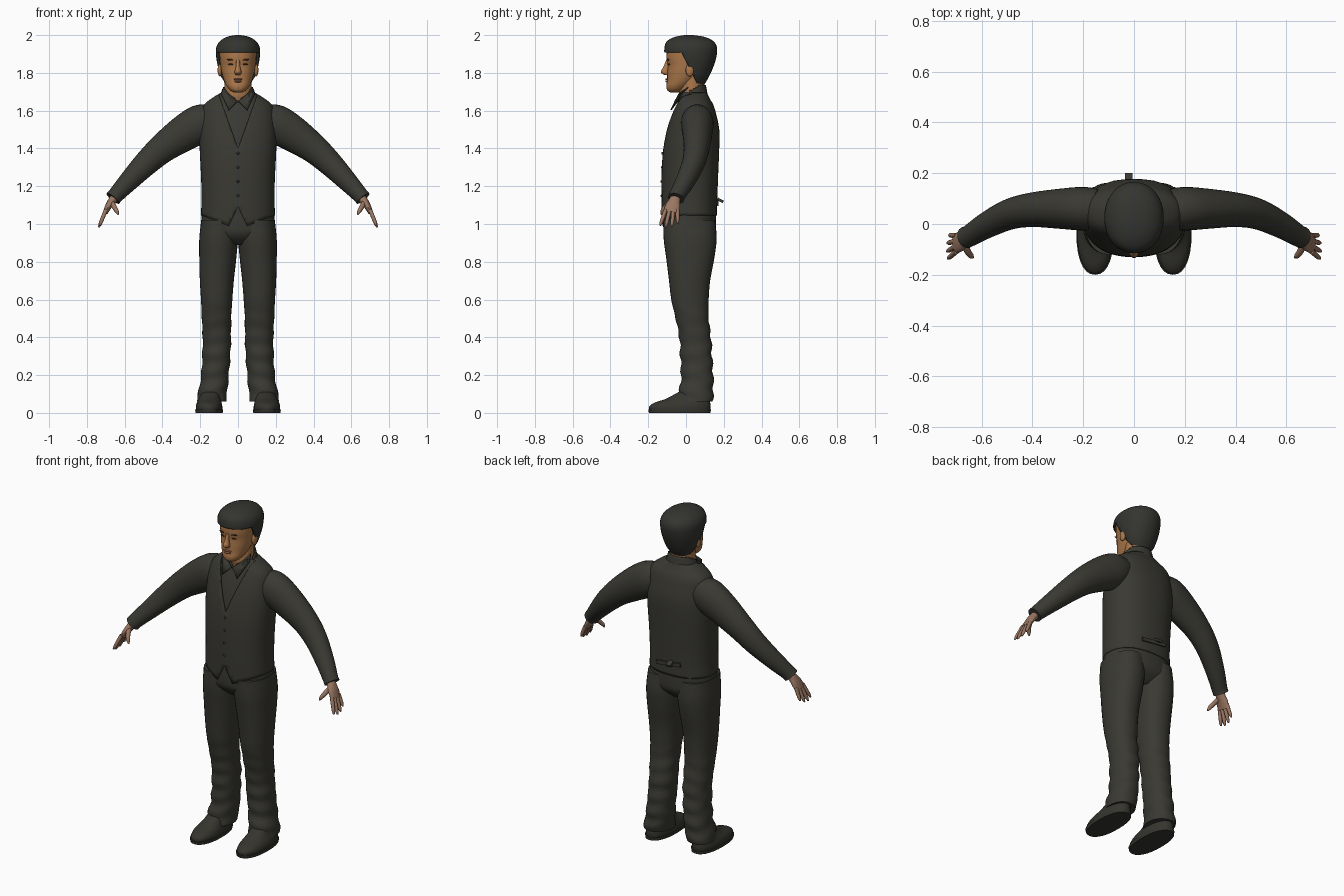
import bpy, bmesh, math
from mathutils import Vector, Matrix

if "Cube" in bpy.data.objects:
    bpy.data.objects.remove(bpy.data.objects["Cube"], do_unlink=True)


def material(name, rgb):
    m = bpy.data.materials.new(name)
    m.use_nodes = True
    m.diffuse_color = (*rgb, 1)
    bsdf = m.node_tree.nodes["Principled BSDF"]
    bsdf.inputs["Base Color"].default_value = (*rgb, 1)
    bsdf.inputs["Roughness"].default_value = 0.8
    return m


CLOTH = material("charcoal cloth", (0.042, 0.041, 0.033))
HAIR = material("dark hair", (0.034, 0.035, 0.03))
SHOE = material("dark shoe", (0.036, 0.035, 0.028))
FACE = material("tan face", (0.42, 0.19, 0.07))
HAND = material("hand skin", (0.32, 0.18, 0.12))
LIP = material("lip", (0.3, 0.12, 0.055))
DARK = material("eye and brow", (0.05, 0.03, 0.02))


def finish(bm, name, mat, mirror=False, thick=0, angle=50):
    bmesh.ops.recalc_face_normals(bm, faces=bm.faces)
    me = bpy.data.meshes.new(name)
    bm.to_mesh(me)
    bm.free()
    me.materials.append(mat)
    me.shade_smooth()
    me.set_sharp_from_angle(angle=math.radians(angle))
    ob = bpy.data.objects.new(name, me)
    bpy.context.collection.objects.link(ob)
    if thick:
        s = ob.modifiers.new("thickness", "SOLIDIFY")
        s.thickness, s.offset = thick, -1
    if mirror:
        ob.modifiers.new("mirror", "MIRROR")
    return ob


def ring(z, rx, front, back, cx=0):
    """Horizontal section given by its half width and its front and back."""
    return (cx, (front + back) / 2, z, rx, (back - front) / 2)


def spline(keys, steps):
    """Smooth curve through all the section values."""
    k = [Vector(v) for v in keys]
    k = [2 * k[0] - k[1]] + k + [2 * k[-1] - k[-2]]
    out = []
    for a, b, c, d in zip(k, k[1:], k[2:], k[3:]):
        for i in range(steps):
            t = i / steps
            out.append(b + (c - a) * t / 2 + (2 * a - 5 * b + 4 * c - d) * t * t / 2
                       + (3 * b - a - 3 * c + d) * t ** 3 / 2)
    return out + [k[-2]]


def loft(keys, n=28, steps=4, power=2.0, cap=True, upright=True):
    """Skin of superelliptic sections, level or square to their path."""
    bm = bmesh.new()
    secs = spline(keys, steps)
    pts = [Vector(s[:3]) for s in secs]
    loops = []
    for i, s in enumerate(secs):
        t = Vector((0, 0, 1))
        if not upright:
            t = (pts[min(i + 1, len(pts) - 1)] - pts[max(i - 1, 0)]).normalized()
        u = Vector((0, 1, 0))
        u = (u - t * u.dot(t)).normalized()
        v = t.cross(u)
        loop = []
        for j in range(n):
            c, w = math.cos(math.tau * j / n), math.sin(math.tau * j / n)
            c = math.copysign(abs(c) ** (2 / power), c)
            w = math.copysign(abs(w) ** (2 / power), w)
            loop.append(bm.verts.new(pts[i] + v * c * s[3] + u * w * s[4]))
        loops.append(loop)
    for p, q in zip(loops, loops[1:]):
        for j in range(n):
            bm.faces.new((p[j], p[(j + 1) % n], q[(j + 1) % n], q[j]))
    if cap:
        bm.faces.new(loops[0])
        bm.faces.new(loops[-1])
    return bm


def cut(bm, planes, inside):
    """Slice along planes, then remove the faces inside the region."""
    for co, no in planes:
        bmesh.ops.bisect_plane(bm, geom=bm.verts[:] + bm.edges[:] + bm.faces[:],
                               plane_co=co, plane_no=no, dist=1e-5)
    bad = [f for f in bm.faces if inside(f.calc_center_median())]
    bmesh.ops.delete(bm, geom=bad, context="FACES")


def vee(bm, tip, slope, down=False):
    """Cut a V in the front, opening upward or downward."""
    sign = -1 if down else 1
    planes = [((0, 0, tip), (s, 0, -slope * sign)) for s in (1, -1)]
    cut(bm, planes, lambda c: c.y < 0.03 and abs(c.x) < (c.z - tip) * slope * sign)


def blob(name, loc, size, mat, mirror=False, turn=0):
    bm = bmesh.new()
    m = Matrix.Translation(loc) @ Matrix.Rotation(turn, 4, "Y") @ Matrix.Diagonal((*size, 1))
    bmesh.ops.create_uvsphere(bm, u_segments=16, v_segments=10, radius=1, matrix=m)
    return finish(bm, name, mat, mirror)


def box(name, loc, size, mat, turn=0, axis="Y"):
    bm = bmesh.new()
    m = Matrix.Translation(loc) @ Matrix.Rotation(turn, 4, axis) @ Matrix.Diagonal((*size, 1))
    bmesh.ops.create_cube(bm, size=1, matrix=m)
    return finish(bm, name, mat)


# Waistcoat with pointed front hem and V neck
torso = [(1.0, .196, -.128, .165), (1.1, .194, -.13, .165), (1.2, .194, -.13, .168),
         (1.3, .198, -.128, .172), (1.4, .203, -.12, .176), (1.5, .203, -.102, .176),
         (1.58, .195, -.078, .16), (1.63, .18, -.058, .145), (1.665, .14, -.045, .125),
         (1.695, .09, -.035, .11)]
bm = loft([ring(*r) for r in torso], n=48, power=2.3, cap=False)
for v in bm.verts:
    if v.co.z < 1.12:
        hem = 0.97 + 0.4 * abs(v.co.x) if v.co.y < 0 else 1.045
        v.co.z = hem + (v.co.z - 1.0) * (1.12 - hem) / 0.12
vee(bm, 1.4, 0.36)
vee(bm, 1.09, 0.5, down=True)
finish(bm, "waistcoat", CLOTH, thick=0.007)

# Shirt front under the waistcoat
bm = loft([ring(z, w - .009, f + .009, b - .009) for z, w, f, b in torso[3:]],
          n=40, power=2.3, cap=False)
vee(bm, 1.645, 0.8)
finish(bm, "shirt", CLOTH)

# Collar band and folded collar points
bm = loft([ring(1.665, .1, -.045, .118), ring(1.7, .088, -.04, .112),
           ring(1.735, .078, -.03, .105)], cap=False)
cut(bm, [((0, -.045, 1.655), (0, -.6, 1))], lambda c: c.z > 1.7 + (c.y - .02) * .6)
vee(bm, 1.64, 0.8)
finish(bm, "collar_band", CLOTH, thick=0.006)
bm = bmesh.new()
flap = [(.003, -.06, 1.652), (.05, -.082, 1.605), (.09, -.025, 1.69), (.076, .01, 1.725), (.05, -.04, 1.69)]
bm.faces.new([bm.verts.new(p) for p in flap])
finish(bm, "collar_points", CLOTH, mirror=True, thick=0.006)

# Waistcoat buttons and back strap
for i in range(4):
    blob(f"button_{i + 1}", (0, -.125 - .002 * min(i, 2), 1.375 - .075 * i), (.007, .006, .007), SHOE)
box("back_strap", (0, .167, 1.115), (.16, .008, .022), CLOTH, 0.12)
box("strap_tail", (-.02, .182, 1.125), (.03, .035, .014), CLOTH, -0.5, "X")

# Sleeves
sleeve = [(.14, .058, 1.55, .085, .078), (.2, .06, 1.53, .102, .086), (.29, .06, 1.478, .095, .079),
          (.4, .056, 1.4, .078, .068), (.49, .038, 1.318, .066, .06), (.58, -.005, 1.225, .053, .051),
          (.645, -.045, 1.155, .043, .043), (.662, -.053, 1.135, .043, .043)]
finish(loft(sleeve, upright=False), "sleeves", CLOTH, mirror=True)

# Hands
palm = [(.645, -.05, 1.15, .024, .026), (.665, -.06, 1.125, .022, .03),
        (.685, -.07, 1.095, .018, .04), (.703, -.078, 1.06, .013, .04)]
finish(loft(palm, n=16, upright=False), "palms", HAND, mirror=True)
for i, name in enumerate(("index", "middle", "ring", "little")):
    y, reach = -.108 + .021 * i, (.94, 1.05, 1, .8)[i]
    base = Vector((.699, y, 1.075))
    keys = []
    for t, r in ((0, .011), (.4, .0105), (.8, .009), (1, .004)):
        p = base + Vector((.036 * t, (y + .075) * .5 * t - .014 * t, -.088 * t)) * reach
        keys.append((*p, r, r))
    finish(loft(keys, n=10, steps=3, upright=False), f"{name}_fingers", HAND, mirror=True)
thumb = [(.668, -.075, 1.115, .014, .016), (.655, -.108, 1.09, .013, .013),
         (.642, -.125, 1.068, .011, .011), (.634, -.132, 1.05, .004, .004)]
finish(loft(thumb, n=10, upright=False), "thumbs", HAND, mirror=True)

# Trousers: seat and wrinkled legs
finish(loft([ring(1.14, .186, -.116, .155), ring(1.0, .194, -.121, .16),
             ring(.94, .185, -.11, .15), ring(.89, .1, -.06, .1)], n=40, power=2.3),
       "trouser_seat", CLOTH)
leg = [(1.02, .095, -.12, .155, .1), (.92, .102, -.118, .162, .103), (.82, .098, -.105, .15, .107),
       (.7, .09, -.09, .128, .112), (.6, .083, -.078, .12, .113), (.5, .078, -.055, .12, .114),
       (.4, .075, -.035, .132, .112), (.3, .074, -.03, .138, .115), (.2, .073, -.026, .144, .122),
       (.12, .076, -.035, .145, .132), (.06, .078, -.045, .14, .142)]
bm = loft([ring(*r) for r in leg], n=32, steps=5, power=2.2)
for v in bm.verts:
    fold = max(0, min(1, (.6 - v.co.z) * 4))
    v.co.y += .005 * fold * math.sin(70 * v.co.z + 14 * v.co.x)
    v.co.x += .003 * fold * math.sin(62 * v.co.z + 16 * v.co.y)
finish(bm, "trouser_legs", CLOTH, mirror=True)

# Shoes and soles
finish(loft([ring(.015, .07, -.195, .128, .153), ring(.035, .07, -.194, .13, .153),
             ring(.055, .065, -.165, .128, .152), ring(.075, .058, -.105, .125, .149),
             ring(.11, .05, -.04, .12, .145)], power=2.2), "shoes", SHOE, mirror=True)
finish(loft([ring(0, .072, -.196, .13, .153), ring(.018, .074, -.2, .132, .153)],
            steps=1, power=2.3), "shoe_soles", SHOE, mirror=True)

# Neck and head
finish(loft([ring(1.6, .075, -.01, .1), ring(1.66, .074, -.032, .1), ring(1.7, .072, -.038, .097),
             ring(1.8, .074, -.03, .1)]), "neck", FACE)
skull = [(1.697, .022, -.085, -.035), (1.708, .042, -.099, -.01), (1.73, .06, -.104, .02),
         (1.76, .074, -.1, .06), (1.8, .086, -.099, .1), (1.84, .093, -.097, .12),
         (1.88, .097, -.103, .13), (1.93, .097, -.098, .13), (1.97, .07, -.07, .1)]
finish(loft([ring(*r) for r in skull], n=32, power=2.15), "head", FACE)
finish(loft([(0, -.098, 1.868, .009, .007), (0, -.104, 1.835, .011, .014),
             (0, -.11, 1.805, .018, .023), (0, -.1, 1.788, .013, .014)], n=16), "nose", FACE)
blob("ears", (.096, .02, 1.815), (.012, .022, .034), FACE, mirror=True)
blob("eyes", (.037, -.09, 1.845), (.016, .006, .0045), DARK, mirror=True)
blob("eyebrows", (.038, -.094, 1.869), (.021, .006, .0045), DARK, mirror=True, turn=-0.08)
blob("upper_lip", (0, -.1, 1.766), (.025, .009, .005), LIP)
blob("lower_lip", (0, -.1, 1.755), (.02, .01, .006), LIP)

# Hair cap, cut open around the face
cap = [(1.738, .062, -.01, .097), (1.78, .09, -.05, .122), (1.84, .108, -.09, .148),
       (1.89, .116, -.112, .162), (1.935, .115, -.114, .164), (1.968, .096, -.1, .145),
       (1.99, .06, -.06, .1), (2.0, .015, -.01, .04)]
bm = loft([ring(*r) for r in cap], n=32, power=2.1)
cut(bm, [((0, 0, 1.908), (0, 0, 1)), ((0, -.02, 1.9), (0, 1, .5))],
    lambda c: c.z < 1.908 and c.y < -.02 + (1.9 - c.z) * .5)
finish(bm, "hair", HAIR, thick=0.014)
